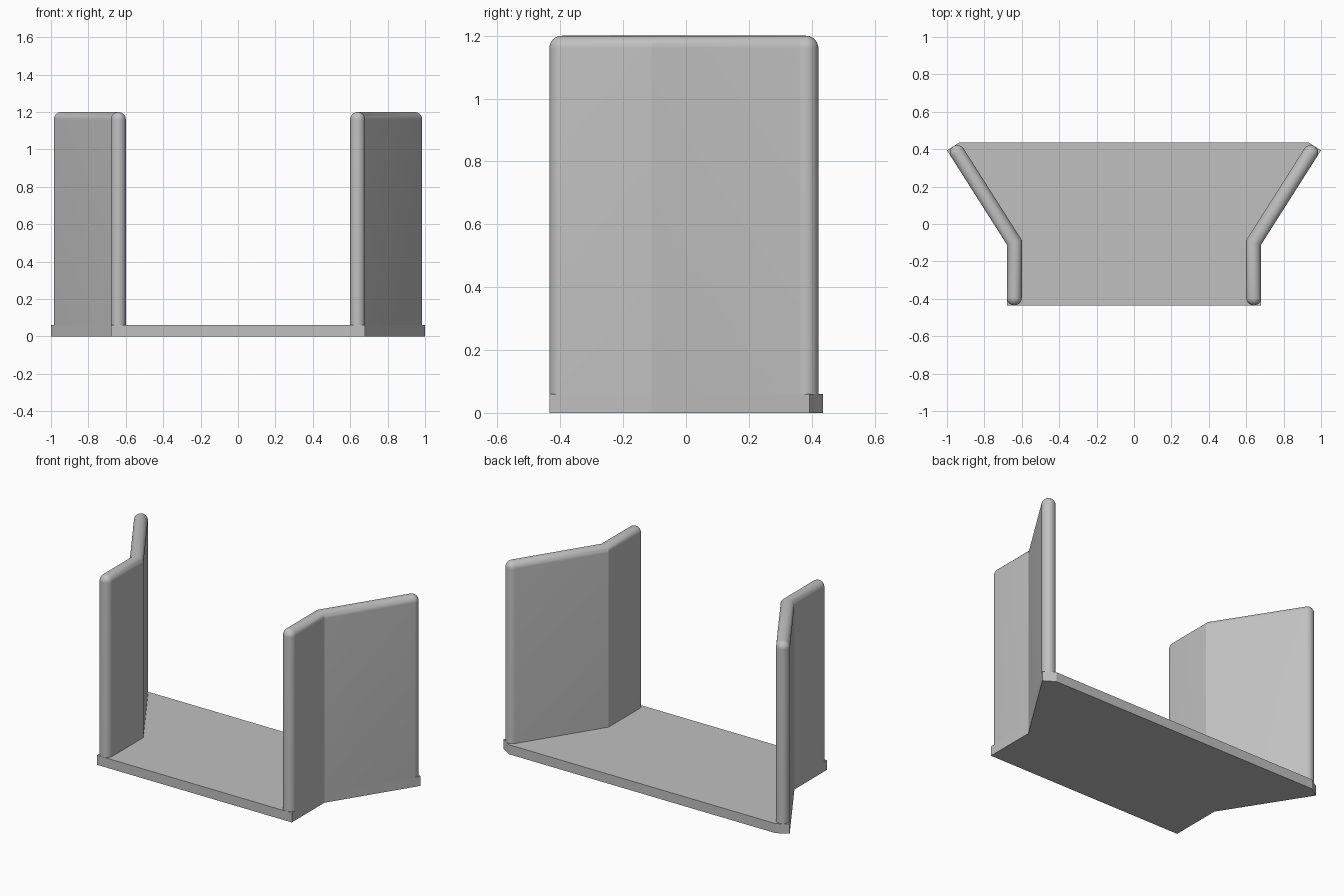
import bpy, bmesh, math
from mathutils import Vector

cube = bpy.data.objects.get("Cube")
if cube:
    bpy.data.objects.remove(cube, do_unlink=True)

BASE_H, TOP, R = 0.06, 1.2, 0.04
FRONT, BEND = Vector((0.64, -0.435)), Vector((0.64, -0.098))
BACK = Vector((0.966, 0.415))

grey = bpy.data.materials.new("light grey")
grey.use_nodes = True
colour = (0.53, 0.53, 0.53, 1)
grey.diffuse_color = colour
grey.node_tree.nodes["Principled BSDF"].inputs["Base Color"].default_value = colour

# Plan directions of the two wall panels, their outward normals and the mitre
along_front = (BEND - FRONT).normalized()
along_back = (BACK - BEND).normalized()
out_front = Vector((along_front.y, -along_front.x))
out_back = Vector((along_back.y, -along_back.x))
mitre = (out_front + out_back) / (1 + out_front.dot(out_back))


def finish(bm, name):
    bmesh.ops.recalc_face_normals(bm, faces=bm.faces)
    mesh = bpy.data.meshes.new(name)
    bm.to_mesh(mesh)
    bm.free()
    mesh.materials.append(grey)
    obj = bpy.data.objects.new(name, mesh)
    bpy.context.collection.objects.link(obj)
    return obj


def make_base():
    # Flared floor slab that follows the outer faces of the walls
    half = [FRONT + out_front * R, BEND + mitre * R,
            BACK + out_back * R, BACK - out_back * R]
    outline = half + [Vector((-p.x, p.y)) for p in reversed(half)]
    bm = bmesh.new()
    floor = bm.faces.new([bm.verts.new((p.x, p.y, 0)) for p in outline])
    top = bmesh.ops.extrude_face_region(bm, geom=[floor])["geom"]
    bmesh.ops.translate(bm, vec=(0, 0, BASE_H),
                        verts=[v for v in top if isinstance(v, bmesh.types.BMVert)])
    finish(bm, "base")


def make_wall(name, side):
    # Round-topped section swept along the bent path, with ball-rounded ends
    steps, arc = 8, 16
    stations = []
    for i in range(steps + 1):
        t = math.pi / 2 * (1 - i / steps)
        stations.append((FRONT + along_front * R * (1 - math.sin(t)), out_front, math.cos(t)))
    stations.append((BEND, mitre, 1))
    for i in range(steps + 1):
        t = math.pi / 2 * i / steps
        stations.append((BACK - along_back * R * (1 - math.sin(t)), out_back, math.cos(t)))

    bm = bmesh.new()
    rings = []
    for centre, outward, scale in stations:
        profile = [(1, BASE_H)]
        for k in range(arc + 1):
            a = math.pi * k / arc
            profile.append((math.cos(a), TOP - R + R * scale * math.sin(a)))
        profile.append((-1, BASE_H))
        ring = []
        for offset, z in profile:
            p = centre + outward * (R * scale * offset)
            ring.append(bm.verts.new((side * p.x, p.y, z)))
        rings.append(ring)
    for a, b in zip(rings, rings[1:]):
        n = len(a)
        for k in range(n):
            bm.faces.new((a[k], a[(k + 1) % n], b[(k + 1) % n], b[k]))
    bmesh.ops.remove_doubles(bm, verts=bm.verts, dist=0.0001)
    wall = finish(bm, name)
    bpy.ops.object.select_all(action='DESELECT')
    wall.select_set(True)
    bpy.context.view_layer.objects.active = wall
    bpy.ops.object.shade_smooth_by_angle(angle=math.radians(25))


make_base()
make_wall("left_wall", 1)
make_wall("right_wall", -1)
